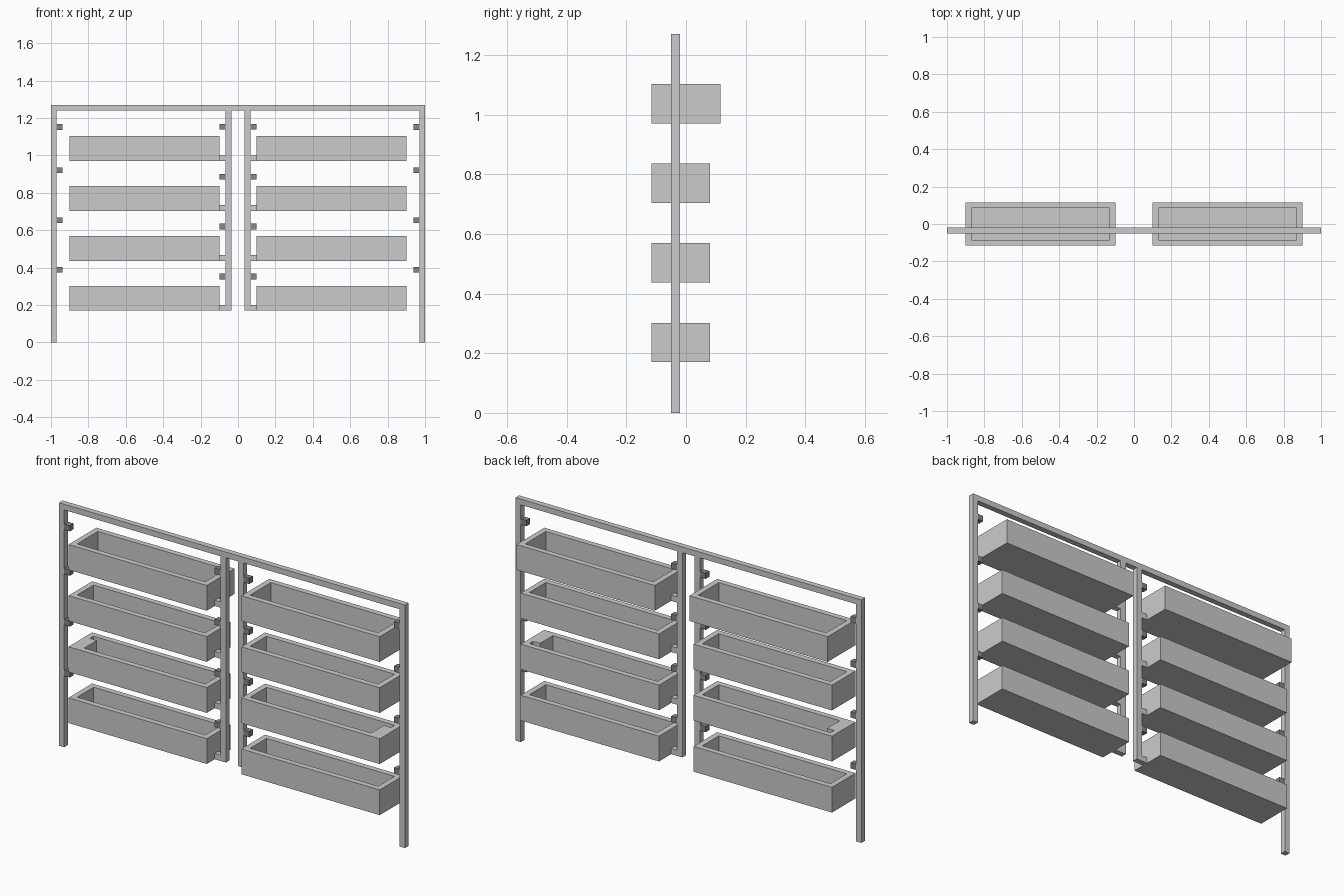
import bpy
import bmesh

cube = bpy.data.objects.get("Cube")
if cube:
    bpy.data.objects.remove(cube, do_unlink=True)


def material(name, value):
    mat = bpy.data.materials.new(name)
    mat.use_nodes = True
    colour = (value, value, value, 1)
    mat.diffuse_color = colour
    mat.node_tree.nodes["Principled BSDF"].inputs["Base Color"].default_value = colour
    return mat


GREY = material("light grey", 0.6)
DARK = material("dark grey", 0.24)


def finish(name, bm, mat):
    mesh = bpy.data.meshes.new(name)
    bm.to_mesh(mesh)
    bm.free()
    mesh.materials.append(mat)
    obj = bpy.data.objects.new(name, mesh)
    bpy.context.collection.objects.link(obj)
    return obj


def box_mesh(xs, ys, zs):
    """Axis-aligned box between pairs of limits."""
    bm = bmesh.new()
    bmesh.ops.create_cube(bm, size=1)
    for v in bm.verts:
        for i, (a, b) in enumerate((xs, ys, zs)):
            v.co[i] = max(a, b) if v.co[i] > 0 else min(a, b)
    return bm


def box(name, xs, ys, zs, mat=GREY):
    return finish(name, box_mesh(xs, ys, zs), mat)


def planter(name, xs, ys, zs, wall=0.03):
    """Open trough: inset the top face, then push it down to the floor."""
    bm = box_mesh(xs, ys, zs)
    top = max(bm.faces, key=lambda f: f.calc_center_median().z)
    bmesh.ops.inset_region(bm, faces=[top], thickness=wall, use_even_offset=True)
    ret = bmesh.ops.extrude_discrete_faces(bm, faces=[top])
    for v in ret["faces"][0].verts:
        v.co.z = zs[0] + wall
    return finish(name, bm, GREY)


FRAME_Y = (-0.05, -0.02)
TOP = 1.27
BAR = 0.03
BASE, PITCH, HEIGHT = 0.17, 0.267, 0.132

# Top rail of the frame
box("top_rail", (-1, 1), FRAME_Y, (TOP - BAR, TOP))

for side, s in (("left", 1), ("right", -1)):
    # Upright posts
    box(f"{side}_outer_post", (s * 0.97, s), FRAME_Y, (0, TOP - BAR))
    box(f"{side}_inner_post", (s * 0.035, s * 0.067), FRAME_Y, (BASE, TOP - BAR))

    for row in range(4):
        z = BASE + row * PITCH
        back = 0.115 if row == 3 else 0.08
        label = f"{side}_{row + 1}"

        # Planter trough and the ledge supporting it
        planter(f"planter_{label}", (s * 0.1, s * 0.9), (-0.115, back), (z, z + HEIGHT))
        box(f"ledge_{label}", (s * 0.067, s * 0.1), FRAME_Y, (z, z + BAR))

        # Thickened outer corner in the second row
        if row == 1:
            box(f"corner_fill_{label}", (s * 0.83, s * 0.875), (-0.09, 0.02),
                (z + BAR, z + HEIGHT))

        # Pegs on both posts
        inner_z = 0.338 + row * 0.267
        outer_z = 1.137 if row == 3 else 0.373 + row * 0.266
        box(f"inner_peg_{label}", (s * 0.067, s * 0.1), FRAME_Y, (inner_z, inner_z + BAR), DARK)
        box(f"outer_peg_{label}", (s * 0.937, s * 0.97), FRAME_Y, (outer_z, outer_z + BAR), DARK)
